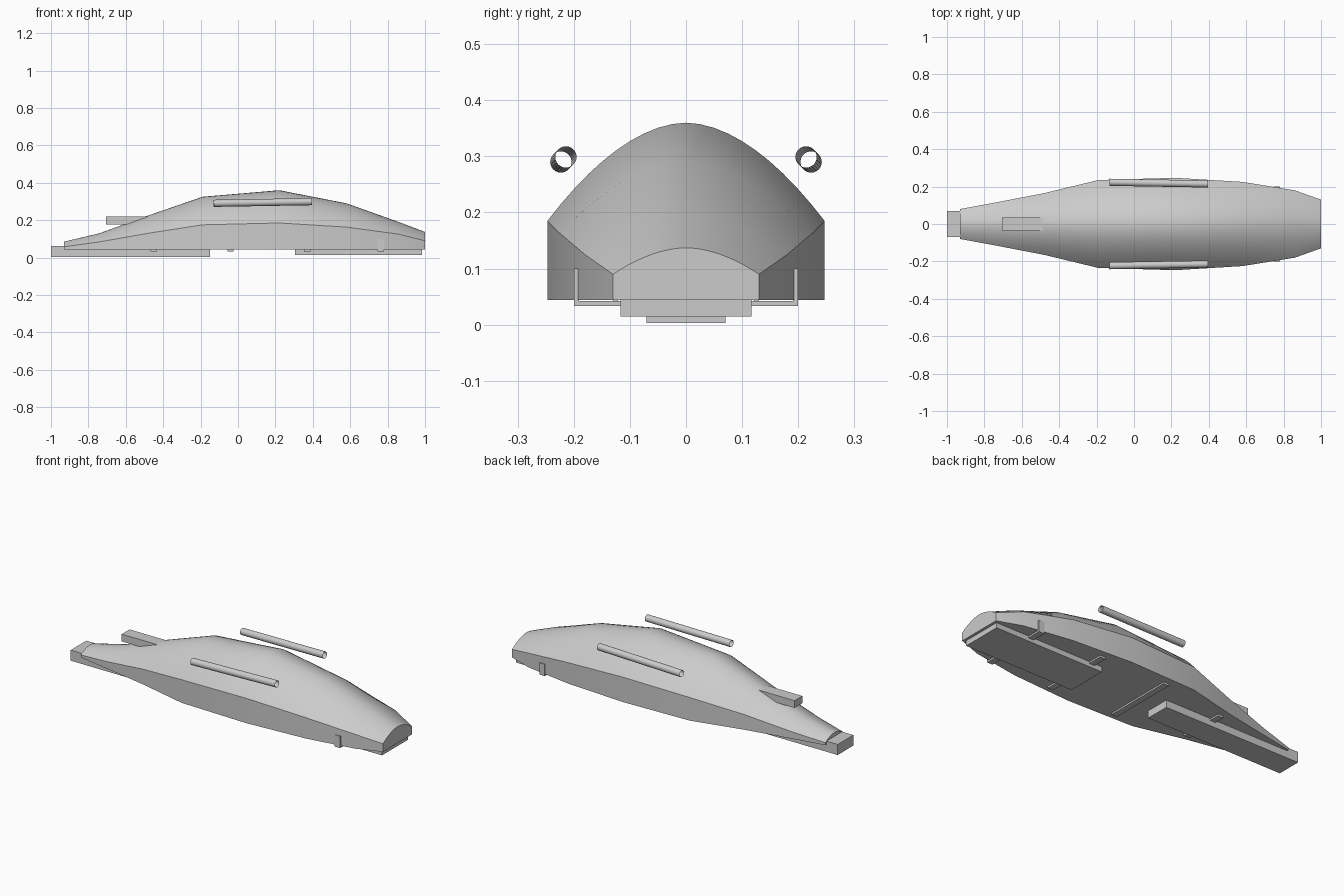
import bpy, bmesh, math
from mathutils import Vector

if "Cube" in bpy.data.objects:
    bpy.data.objects.remove(bpy.data.objects["Cube"])

grey = bpy.data.materials.new("light grey")
grey.use_nodes = True
COLOUR = (0.6, 0.6, 0.6, 1)
grey.diffuse_color = COLOUR
grey.node_tree.nodes["Principled BSDF"].inputs["Base Color"].default_value = COLOUR


def finish(name, bm, smooth=False):
    bmesh.ops.recalc_face_normals(bm, faces=bm.faces)
    mesh = bpy.data.meshes.new(name)
    bm.to_mesh(mesh)
    bm.free()
    mesh.materials.append(grey)
    obj = bpy.data.objects.new(name, mesh)
    bpy.context.collection.objects.link(obj)
    if smooth:
        bpy.ops.object.select_all(action='DESELECT')
        obj.select_set(True)
        bpy.context.view_layer.objects.active = obj
        bpy.ops.object.shade_smooth_by_angle(angle=math.radians(25))
    return obj


def add_box(bm, x, y, z):
    """Box spanning the given (low, high) ranges."""
    verts = bmesh.ops.create_cube(bm, size=1)["verts"]
    for v in verts:
        v.co = [r[0] + (c + 0.5) * (r[1] - r[0]) for c, r in zip(v.co, (x, y, z))]


def box(name, x, y, z):
    bm = bmesh.new()
    add_box(bm, x, y, z)
    finish(name, bm)


# Hull: domed cross-sections lofted along the length
# x, half width, side edge height, ridge height
STATIONS = [
    (-0.93, 0.08, 0.058, 0.085),
    (-0.74, 0.115, 0.084, 0.13),
    (-0.48, 0.165, 0.13, 0.225),
    (-0.19, 0.235, 0.175, 0.325),
    (0.22, 0.247, 0.185, 0.36),
    (0.58, 0.225, 0.163, 0.29),
    (0.86, 0.18, 0.125, 0.19),
    (1.0, 0.13, 0.09, 0.137),
]
BOTTOM = 0.044
STEPS = 20
bm = bmesh.new()
rings = []
for x, w, edge, ridge in STATIONS:
    points = [(x, -w, BOTTOM)]
    for i in range(STEPS + 1):
        t = 2 * i / STEPS - 1
        points.append((x, w * t, edge + (ridge - edge) * (1 - abs(t) ** 1.85)))
    points.append((x, w, BOTTOM))
    rings.append([bm.verts.new(p) for p in points])
for a, b in zip(rings, rings[1:]):
    for i in range(len(a)):
        j = (i + 1) % len(a)
        bm.faces.new((a[i], a[j], b[j], b[i]))
bm.faces.new(rings[0])
bm.faces.new(rings[-1])
finish("hull", bm, smooth=True)

# Keel blocks and the block standing out above the nose
box("nose_keel", (-1, -0.15), (-0.07, 0.07), (0.003, 0.063))
box("tail_keel", (0.305, 0.985), (-0.117, 0.117), (0.015, 0.045))
box("nose_block", (-0.705, -0.45), (-0.035, 0.035), (0.178, 0.219))

# Straps under the hull, each with upturned ends
for name, x, w, top in (("nose_strap", -0.45, 0.13, 0.06),
                        ("middle_strap", -0.04, 0.2, 0.1),
                        ("rear_strap", 0.37, 0.2, 0.1),
                        ("tail_strap", 0.763, 0.2, 0.1)):
    span = (x - 0.017, x + 0.017)
    bm = bmesh.new()
    add_box(bm, span, (-w, w), (0.033, 0.042))
    for side in (-1, 1):
        ends = sorted((side * w, side * (w - 0.009)))
        add_box(bm, span, ends, (0.033, top))
    finish(name, bm)

# Open tubes floating beside the dome
for name, side in (("left_tube", 1), ("right_tube", -1)):
    start = Vector((-0.13, side * 0.223, 0.29))
    end = Vector((0.395, side * 0.214, 0.299))
    bm = bmesh.new()
    bmesh.ops.create_cone(bm, cap_ends=False, segments=24, radius1=0.019,
                          radius2=0.019, depth=(end - start).length)
    turn = (end - start).to_track_quat('Z', 'Y')
    for v in bm.verts:
        v.co = turn @ v.co + (start + end) / 2
    finish(name, bm, smooth=True)
